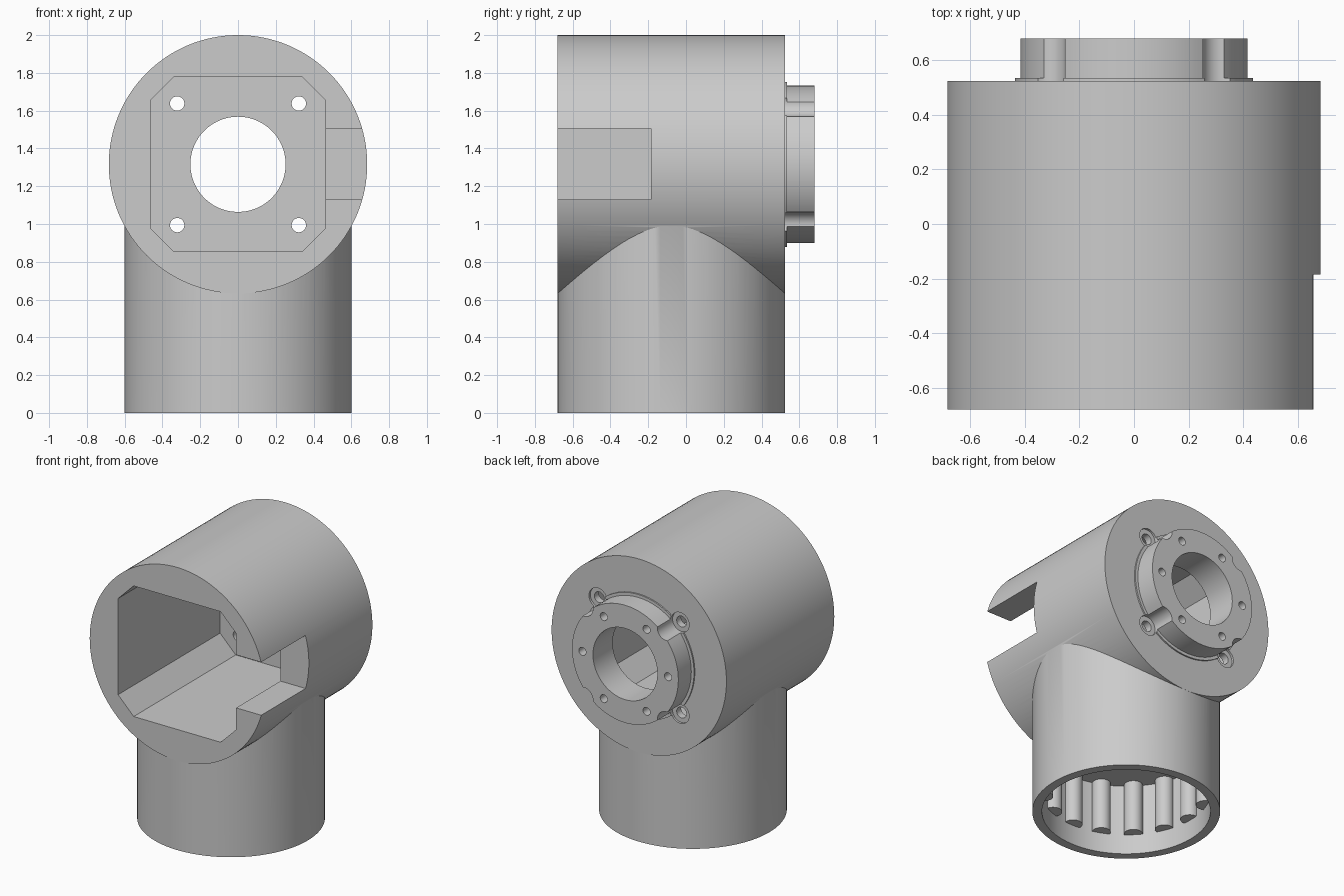
import bpy, bmesh
from math import radians, cos, sin, pi
from mathutils import Matrix, Vector

cube = bpy.data.objects.get("Cube")
if cube:
    bpy.data.objects.remove(cube, do_unlink=True)

grey = bpy.data.materials.new("plain_grey")
grey.use_nodes = True
colour = (0.6, 0.6, 0.6, 1)
grey.diffuse_color = colour
grey.node_tree.nodes["Principled BSDF"].inputs["Base Color"].default_value = colour

AXIS_Z = 1.316          # height of the barrel axis
NECK_Y = -0.0775        # centre of the upright neck
FRONT, BACK = -0.68, 0.525


def make(name, bm):
    bmesh.ops.recalc_face_normals(bm, faces=bm.faces)
    mesh = bpy.data.meshes.new(name)
    bm.to_mesh(mesh)
    bm.free()
    mesh.materials.append(grey)
    obj = bpy.data.objects.new(name, mesh)
    bpy.context.collection.objects.link(obj)
    return obj


def rods(name, points, radius, start, end, axis, sides=32):
    """Cylinders along y (points are x, z) or along z (points are x, y)."""
    bm = bmesh.new()
    mid = (start + end) / 2
    for a, b in points:
        if axis == "Y":
            m = Matrix.Translation((a, mid, b)) @ Matrix.Rotation(radians(90), 4, "X")
        else:
            m = Matrix.Translation((a, b, mid))
        bmesh.ops.create_cone(bm, cap_ends=True, segments=sides, radius1=radius,
                              radius2=radius, depth=end - start, matrix=m)
    return make(name, bm)


def prism(name, outline, start, end):
    """Extrude an x, z outline along y."""
    bm = bmesh.new()
    face = bm.faces.new([bm.verts.new((x, start, z)) for x, z in outline])
    out = bmesh.ops.extrude_face_region(bm, geom=[face])
    moved = [g for g in out["geom"] if isinstance(g, bmesh.types.BMVert)]
    bmesh.ops.translate(bm, verts=moved, vec=Vector((0, end - start, 0)))
    return make(name, bm)


def combine(body, tool, operation):
    mod = body.modifiers.new("combine", "BOOLEAN")
    mod.operation, mod.object, mod.solver = operation, tool, "EXACT"
    bpy.context.view_layer.objects.active = body
    bpy.ops.object.modifier_apply(modifier=mod.name)
    bpy.data.objects.remove(tool, do_unlink=True)


def ring(count, radius, centre):
    return [(centre[0] + radius * cos(2 * pi * k / count),
             centre[1] + radius * sin(2 * pi * k / count)) for k in range(count)]


centre = (0, AXIS_Z)
corners = [(x, AXIS_Z + z) for x in (-0.322, 0.322) for z in (-0.322, 0.322)]

# Solid: barrel, upright neck, low step and raised flange
body = rods("pipe_housing", [centre], 0.684, FRONT - 0.0005, BACK, "Y", 128)
combine(body, rods("neck", [(0, NECK_Y)], 0.602, 0, 1.1, "Z", 128), "UNION")
combine(body, rods("step", [centre], 0.437, 0.48, 0.535, "Y", 96), "UNION")
combine(body, rods("flange", [centre], 0.416, 0.47, 0.68, "Y", 96), "UNION")

# Chamfered square pocket, open at the front
w, c = 0.462, 0.34
outline = [(-w, -c), (-c, -w), (c, -w), (w, -c), (w, c), (c, w), (-c, w), (-w, c)]
combine(body, prism("pocket", [(x, AXIS_Z + z) for x, z in outline], -0.8, 0.46), "DIFFERENCE")

# Side notch opening into the pocket
notch = [(0.4, 1.13), (0.8, 1.13), (0.8, 1.505), (0.4, 1.505)]
combine(body, prism("notch", notch, -0.8, -0.185), "DIFFERENCE")

# Main bore, screw seats, screw holes and blind flange holes
combine(body, rods("bore", [centre], 0.252, 0.3, 0.8, "Y", 96), "DIFFERENCE")
combine(body, rods("screw_seats", corners, 0.07, 0.51, 0.8, "Y"), "DIFFERENCE")
combine(body, rods("screw_holes", corners, 0.038, 0.3, 0.8, "Y"), "DIFFERENCE")
combine(body, rods("flange_holes", ring(6, 0.335, centre), 0.028, 0.545, 0.8, "Y", 20), "DIFFERENCE")

# Neck socket with half-round grip ribs
combine(body, rods("socket", [(0, NECK_Y)], 0.54, -0.2, 0.5, "Z", 128), "DIFFERENCE")
ribs = rods("ribs", ring(16, 0.53, (0, NECK_Y)), 0.06, 0.14, 0.52, "Z")
combine(body, ribs, "UNION")

bpy.ops.object.select_all(action="DESELECT")
body.select_set(True)
bpy.context.view_layer.objects.active = body
bpy.ops.object.shade_smooth_by_angle(angle=radians(30))
